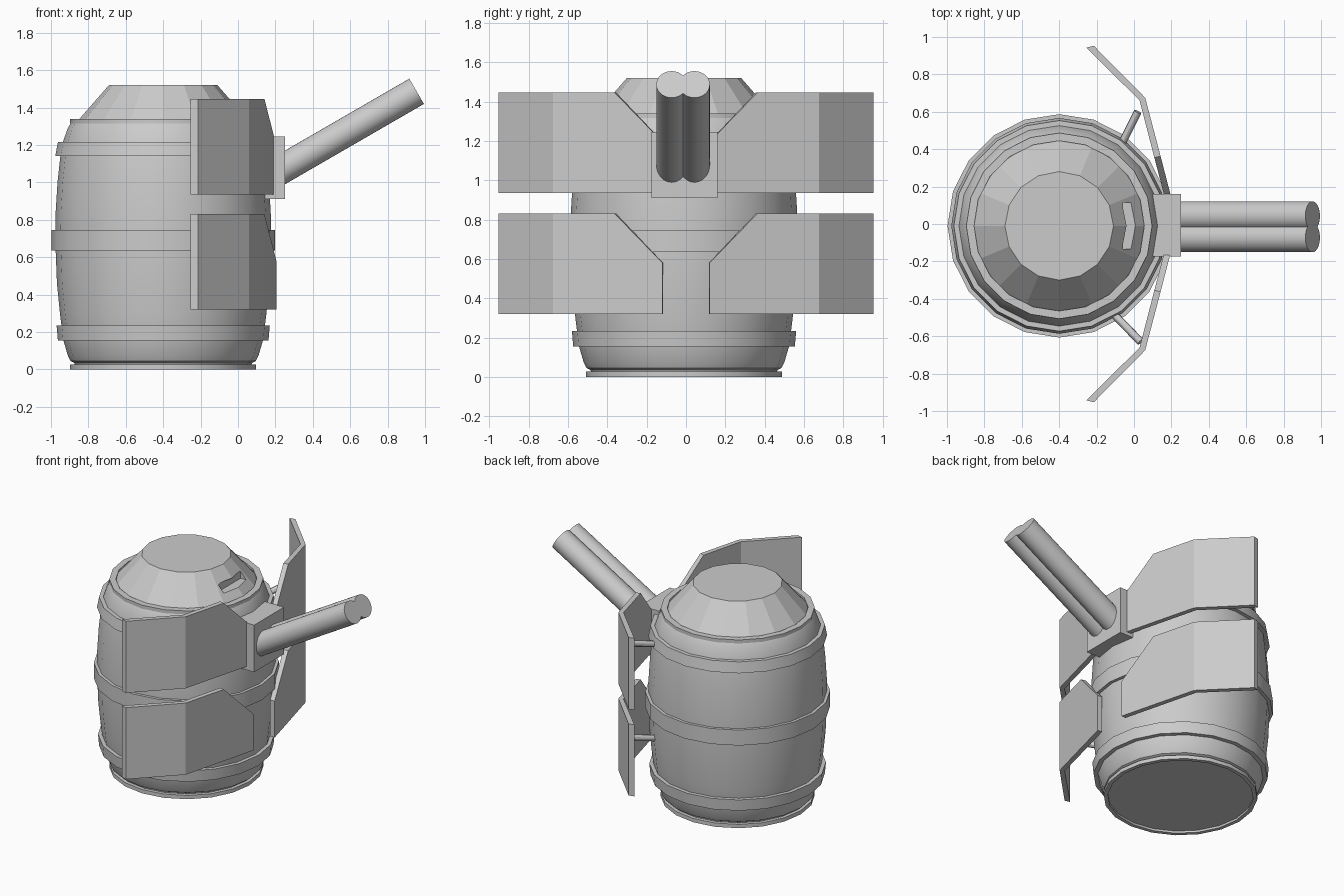
import bpy, bmesh
from math import cos, sin, tau, radians
from mathutils import Vector

if "Cube" in bpy.data.objects:
    bpy.data.objects.remove(bpy.data.objects["Cube"])

CX, CY = -0.40, -0.01   # barrel axis


def finish(name, bm, smooth=True):
    bmesh.ops.recalc_face_normals(bm, faces=bm.faces)
    mesh = bpy.data.meshes.new(name)
    bm.to_mesh(mesh)
    bm.free()
    obj = bpy.data.objects.new(name, mesh)
    bpy.context.collection.objects.link(obj)
    if smooth:
        bpy.ops.object.select_all(action='DESELECT')
        obj.select_set(True)
        bpy.context.view_layer.objects.active = obj
        bpy.ops.object.shade_smooth_by_angle(angle=radians(30))
    return obj


def lathe(name, profile, sides=20, ring=False, smooth=True):
    """Turn (radius, z) points round the barrel axis; ring closes the profile, otherwise cap both ends."""
    bm = bmesh.new()
    loops = [[bm.verts.new((CX + r * cos(tau * i / sides), CY + r * sin(tau * i / sides), z))
              for i in range(sides)] for r, z in profile]
    pairs = list(zip(loops, loops[1:]))
    if ring:
        pairs.append((loops[-1], loops[0]))
    else:
        bm.faces.new(loops[0])
        bm.faces.new(loops[-1])
    for a, b in pairs:
        for i in range(sides):
            j = (i + 1) % sides
            bm.faces.new((a[i], a[j], b[j], b[i]))
    return finish(name, bm, smooth)


def box(name, lo, hi):
    bm = bmesh.new()
    bmesh.ops.create_cube(bm, size=1)
    for v in bm.verts:
        v.co = [lo[k] + (v.co[k] + 0.5) * (hi[k] - lo[k]) for k in range(3)]
    return finish(name, bm, False)


def rod(name, a, b, radius, sides):
    a, b = Vector(a), Vector(b)
    bm = bmesh.new()
    bmesh.ops.create_cone(bm, cap_ends=True, segments=sides, radius1=radius, radius2=radius,
                          depth=(b - a).length)
    rot = (b - a).to_track_quat('Z', 'Y')
    for v in bm.verts:
        v.co = rot @ v.co + (a + b) / 2
    return finish(name, bm)


# Barrel body with bulging staves
lathe("barrel_body", [(0.47, 0.015), (0.475, 0.035), (0.495, 0.045), (0.51, 0.075), (0.535, 0.16),
                      (0.552, 0.30), (0.568, 0.46), (0.577, 0.69), (0.575, 0.84), (0.565, 1.0),
                      (0.55, 1.14), (0.535, 1.22), (0.51, 1.29), (0.495, 1.315), (0.46, 1.325)])

# Rims and hoops
lathe("bottom_rim", [(0.47, 0), (0.497, 0), (0.497, 0.027), (0.47, 0.027)], ring=True)
lathe("top_rim", [(0.455, 1.315), (0.497, 1.315), (0.497, 1.34), (0.455, 1.34)], ring=True)
for name, z0, z1, r0, r1 in (("lower_hoop", 0.155, 0.235, 0.563, 0.57),
                             ("middle_hoop", 0.635, 0.745, 0.597, 0.597),
                             ("upper_hoop", 1.14, 1.215, 0.577, 0.563)):
    lathe(name, [(0.52, z0), (r0, z0), (r1, z1), (0.52, z1)], ring=True)

# Faceted conical lid with a viewing slit
lid = lathe("lid", [(0.465, 1.32), (0.29, 1.52)], sides=16, smooth=False)
cutter = box("slit_cutter", (-0.06, CY - 0.125, 1.385), (0.2, CY + 0.125, 1.44))
cutter.hide_render = True
cutter.hide_set(True)
cut = lid.modifiers.new("slit", 'BOOLEAN')
cut.operation = 'DIFFERENCE'
cut.object = cutter

# Gun mount and twin guns
box("gun_mount", (0.10, -0.175, 0.91), (0.25, 0.16, 1.245))
for side, y in (("left", 0.043), ("right", -0.073)):
    rod(f"{side}_gun", (0.17, y, 1.033), (0.955, y, 1.487), 0.078, 32)


def shield(name, z, s):
    """Bent armour plate with a clipped inner top corner."""
    outer = [(0.205, 0.12), (0.142, 0.363), (0.06, 0.675), (-0.215, 0.953)]
    inner = [(0.171, 0.117), (0.109, 0.354), (0.03, 0.66), (-0.254, 0.943)]
    tops = [0.26, 0.51, 0.51, 0.51]
    bm = bmesh.new()
    rows = []
    for (ox, oy), (ix, iy), h in zip(outer, inner, tops):
        rows.append([bm.verts.new(p) for p in ((ox, s * oy, z), (ox, s * oy, z + h),
                                               (ix, s * iy, z + h), (ix, s * iy, z))])
    for a, b in zip(rows, rows[1:]):
        for i in range(4):
            j = (i + 1) % 4
            bm.faces.new((a[i], a[j], b[j], b[i]))
    bm.faces.new(rows[0])
    bm.faces.new(rows[-1])
    finish(name, bm, False)


# Four shields, each held by a strut
for level, z, sz in (("lower", 0.32, 0.49), ("upper", 0.935, 1.16)):
    for side, s, a, b in (("left", 1, (-0.08, 0.40), (0.02, 0.60)),
                          ("right", -1, (-0.11, -0.48), (0.035, -0.63))):
        shield(f"{level}_{side}_shield", z, s)
        rod(f"{level}_{side}_strut", (*a, sz - 0.01), (*b, sz + 0.045), 0.021, 12)
